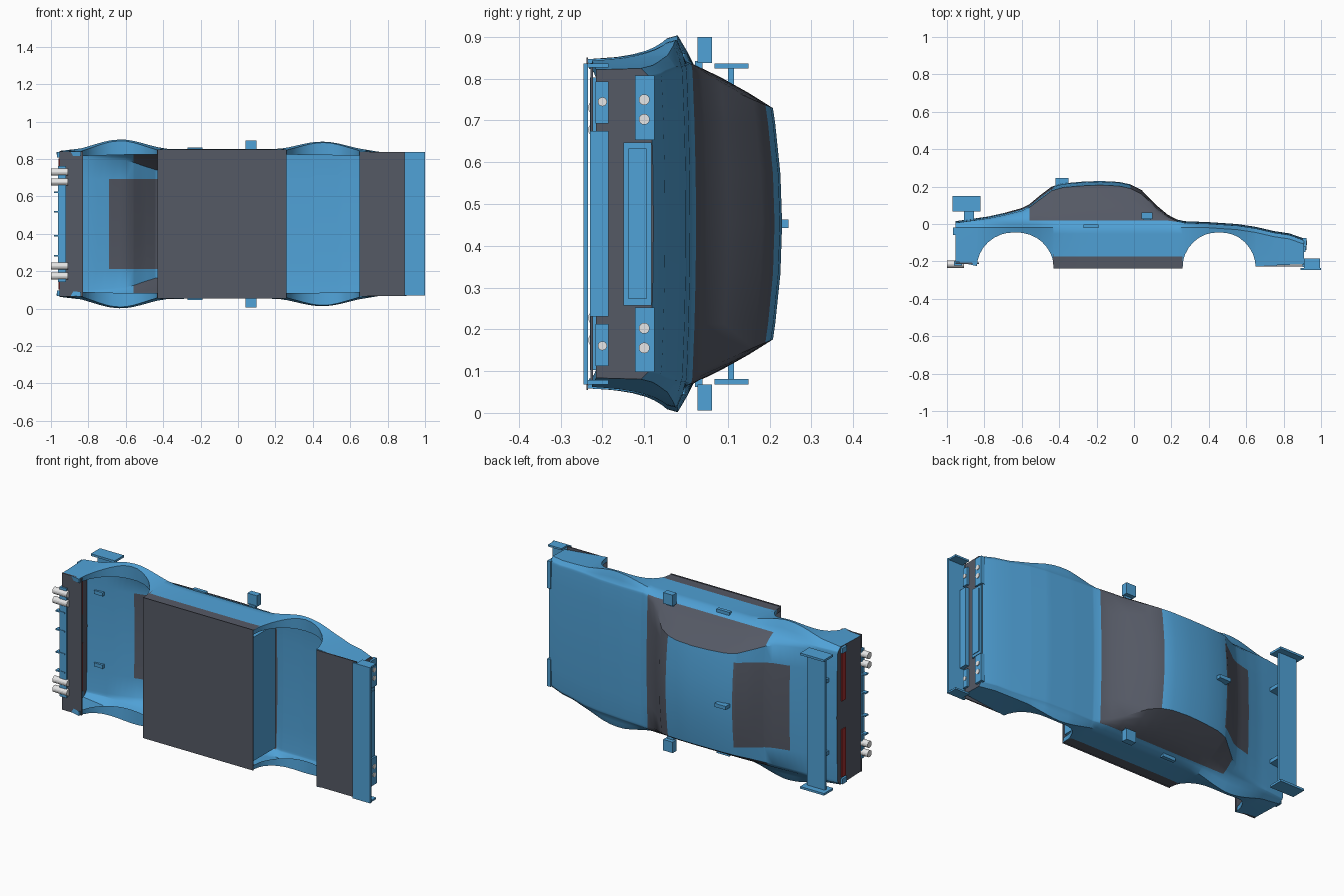
import bpy, bmesh, math
from mathutils import Matrix, Vector

if "Cube" in bpy.data.objects:
    bpy.data.objects.remove(bpy.data.objects["Cube"])

MID = 0.4525  # the car lies on its side: x is length, y is car-up, z is width


def material(name, rgb):
    m = bpy.data.materials.new(name)
    m.use_nodes = True
    m.diffuse_color = (*rgb, 1)
    m.node_tree.nodes["Principled BSDF"].inputs["Base Color"].default_value = (*rgb, 1)
    return m


BLUE = material("body blue", (0.08, 0.36, 0.68))
GREY = material("dark grey", (0.09, 0.10, 0.13))
WHITE = material("lamp white", (0.8, 0.8, 0.8))
RED = material("tail red", (0.35, 0.03, 0.03))


def finish(bm, name, mats):
    me = bpy.data.meshes.new(name)
    bm.to_mesh(me)
    bm.free()
    for m in mats:
        me.materials.append(m)
    ob = bpy.data.objects.new(name, me)
    bpy.context.collection.objects.link(ob)
    return ob


def box(name, xs, ys, ws, mat=BLUE, mirror=False):
    """Box from ranges of length, height and offset from the centre line."""
    bm = bmesh.new()
    for s in ((1, -1) if mirror else (1,)):
        lo = Vector((xs[0], ys[0], MID + s * ws[0]))
        hi = Vector((xs[1], ys[1], MID + s * ws[1]))
        size = hi - lo
        bmesh.ops.create_cube(bm, size=1, matrix=Matrix.Translation((lo + hi) / 2)
                              @ Matrix.Diagonal((size.x, size.y, abs(size.z), 1)))
    return finish(bm, name, [mat])


def rods(name, x0, x1, y, offsets, r, mat=WHITE):
    """Mirrored cylinders along the car's length."""
    bm = bmesh.new()
    for w in offsets:
        for s in (1, -1):
            m = (Matrix.Translation(((x0 + x1) / 2, y, MID + s * w))
                 @ Matrix.Rotation(math.pi / 2, 4, 'Y'))
            bmesh.ops.create_cone(bm, cap_ends=True, segments=16, radius1=r,
                                  radius2=r, depth=x1 - x0, matrix=m)
    return finish(bm, name, [mat])


def interp(points, x):
    for (xa, ya), (xb, yb) in zip(points, points[1:]):
        if x <= xb:
            return ya + (yb - ya) * max(0, (x - xa) / (xb - xa))
    return points[-1][1]


# Side profile of the body and its half width
TOP = [(-0.955, 0.015), (-0.78, 0.04), (-0.69, 0.06), (-0.6, 0.085), (-0.56, 0.105),
       (-0.5, 0.155), (-0.44, 0.2), (-0.38, 0.217), (-0.28, 0.226), (-0.18, 0.23),
       (-0.08, 0.225), (-0.02, 0.212), (0.04, 0.182), (0.12, 0.1), (0.18, 0.05),
       (0.23, 0.024), (0.27, 0.015), (0.4, 0.01), (0.55, 0), (0.65, -0.015),
       (0.75, -0.038), (0.83, -0.05), (0.91, -0.078)]
WIDTH = [(-0.955, 0.39), (-0.6, 0.4), (0.3, 0.4), (0.65, 0.395), (0.91, 0.372)]
ARCHES = [(-0.635, 0.205, 0.052, 0.29), (0.455, 0.195, 0.042, 0.27)]


def bottom(x):
    low = interp([(-0.955, -0.2), (-0.84, -0.21), (-0.43, -0.235),
                  (0.26, -0.235), (0.65, -0.225), (0.91, -0.215)], x)
    for c, r, _, _ in ARCHES:
        t = abs(x - c) / r
        if t < 1:
            low = -0.225 + 0.18 * (1 - t ** 2.2) ** 0.55
    return low


def flare(x):
    return sum(a * (0.5 + 0.5 * math.cos(math.pi * (x - c) / span))
               for c, _, a, span in ARCHES if abs(x - c) < span)


def half_section(x):
    """Points (height, half width) from the inner lip up to the roof centre."""
    top, low, base, bulge = interp(TOP, x), bottom(x), interp(WIDTH, x), flare(x)
    shoulder = min(-0.02, top - 0.03)
    pts = [(low + 0.003, base - 0.03)]
    for f in (0, 0.28, 0.6, 0.85, 1):
        y = low + (shoulder - low) * f
        depth = max(0, min(1, (shoulder - y) / 0.2))
        pts.append((y, base + bulge * (1 - depth) - 0.006 * depth))
    cabin = max(0, top - 0.02)
    crown = 0.008 + min(0.014, cabin * 0.1)
    edge = base - 0.035 - 0.42 * cabin
    belt_y, belt_w = min(0.018, top - crown - 0.004), base - 0.018
    pts.append(((shoulder + belt_y) / 2 + 0.004, (base + bulge + belt_w) / 2 - 0.004))
    for f in (0, 0.35, 0.7, 1):
        pts.append((belt_y + (top - crown - belt_y) * f,
                    belt_w + (edge - belt_w) * f + 0.02 * f * (1 - f)))
    for w in (0.24, 0.12, 0):
        pts.append((top - crown * (w / edge) ** 2, w))
    return pts


# Body shell, open underneath at the wheel arches
stations = {x for x, _ in TOP} | {-0.43, 0.26}
for c, r, _, _ in ARCHES:
    stations |= {round(c - r * math.cos(math.pi * i / 16), 4) for i in range(17)}
stations = sorted(stations)
bm = bmesh.new()
rings = []
for x in stations:
    half = half_section(x)
    ring = [bm.verts.new((x, y, MID - w)) for y, w in half]
    ring += [bm.verts.new((x, y, MID + w)) for y, w in reversed(half[:-1])]
    rings.append(ring)
last = len(rings[0]) - 1
for i, (a, b) in enumerate(zip(rings, rings[1:])):
    x = (stations[i] + stations[i + 1]) / 2
    for j in range(last):
        f = bm.faces.new((a[j], a[j + 1], b[j + 1], b[j]))
        row = min(j, last - 1 - j)
        sill = row <= 1 and -0.435 < x < 0.26
        side_window = 7 <= row <= 9 and -0.56 < x < 0.2
        windscreen = row >= 7 and -0.02 < x < 0.23
        rear_window = row >= 11 and -0.69 < x < -0.43
        f.material_index = int(sill or side_window or windscreen or rear_window)
for ring in (rings[0], rings[-1]):
    bm.faces.new(ring[1:-1]).material_index = 1
bmesh.ops.recalc_face_normals(bm, faces=bm.faces)
shell = finish(bm, "body_shell", [BLUE, GREY])
bpy.ops.object.select_all(action='DESELECT')
shell.select_set(True)
bpy.context.view_layer.objects.active = shell
bpy.ops.object.shade_smooth_by_angle(angle=math.radians(40))

# Underside panels and bulkhead
box("floor", (-0.43, 0.26), (-0.238, -0.234), (-0.398, 0.398), GREY)
box("front_floor", (0.65, 0.9), (-0.228, -0.222), (-0.385, 0.385), GREY)
box("rear_floor", (-0.955, -0.83), (-0.213, -0.205), (-0.387, 0.387), GREY)
box("bulkhead", (0.23, 0.255), (-0.23, -0.03), (-0.35, 0.35))

# Nose: splitter, bumper, grille and lamps
box("splitter", (0.89, 1), (-0.245, -0.235), (-0.384, 0.384))
box("splitter_end", (0.91, 0.995), (-0.235, -0.185), (0.374, 0.384), mirror=True)
box("front_bumper", (0.9, 0.93), (-0.23, -0.185), (-0.222, 0.222))
box("grille_frame", (0.9, 0.918), (-0.15, -0.083), (-0.195, 0.195))
box("grille_panel", (0.916, 0.922), (-0.138, -0.095), (-0.18, 0.18))
box("headlight_box", (0.9, 0.922), (-0.122, -0.075), (0.2, 0.355), mirror=True)
box("fog_lamp_box", (0.9, 0.922), (-0.217, -0.185), (0.24, 0.34), mirror=True)
rods("headlights", 0.92, 0.926, -0.1, (0.25, 0.297), 0.013)
rods("fog_lamps", 0.92, 0.926, -0.2, (0.292,), 0.011)

# Tail: lights, bumper, diffuser fins and exhausts
box("tail_light", (-0.96, -0.953), (-0.06, -0.025), (0.08, 0.35), RED, True)
box("tail_side_block", (-0.968, -0.953), (-0.06, -0.02), (0.355, 0.385), mirror=True)
box("rear_bumper", (-0.962, -0.92), (-0.222, -0.2), (-0.31, 0.31))
for k, w in enumerate((0.06, 0.165)):
    box(f"diffuser_fin_{k}", (-0.985, -0.93), (-0.225, -0.2), (w, w + 0.008), mirror=True)
rods("exhausts", -1, -0.91, -0.215, (0.225, 0.278), 0.019)

# Rear wing
box("wing_blade", (-0.95, -0.84), (0.1, 0.115), (-0.375, 0.375))
box("wing_end", (-0.97, -0.82), (0.068, 0.15), (0.372, 0.384), mirror=True)
box("wing_stand", (-0.91, -0.855), (0.01, 0.1), (0.195, 0.215), mirror=True)

# Mirrors, handles and roof scoop
box("side_mirror", (0.04, 0.1), (0.027, 0.062), (0.385, 0.447), mirror=True)
box("mirror_stalk", (0.05, 0.09), (0.022, 0.04), (0.36, 0.39), mirror=True)
box("door_handle", (-0.27, -0.19), (-0.022, -0.002), (0.385, 0.408), mirror=True)
box("roof_scoop", (-0.42, -0.35), (0.205, 0.245), (-0.01, 0.01))
